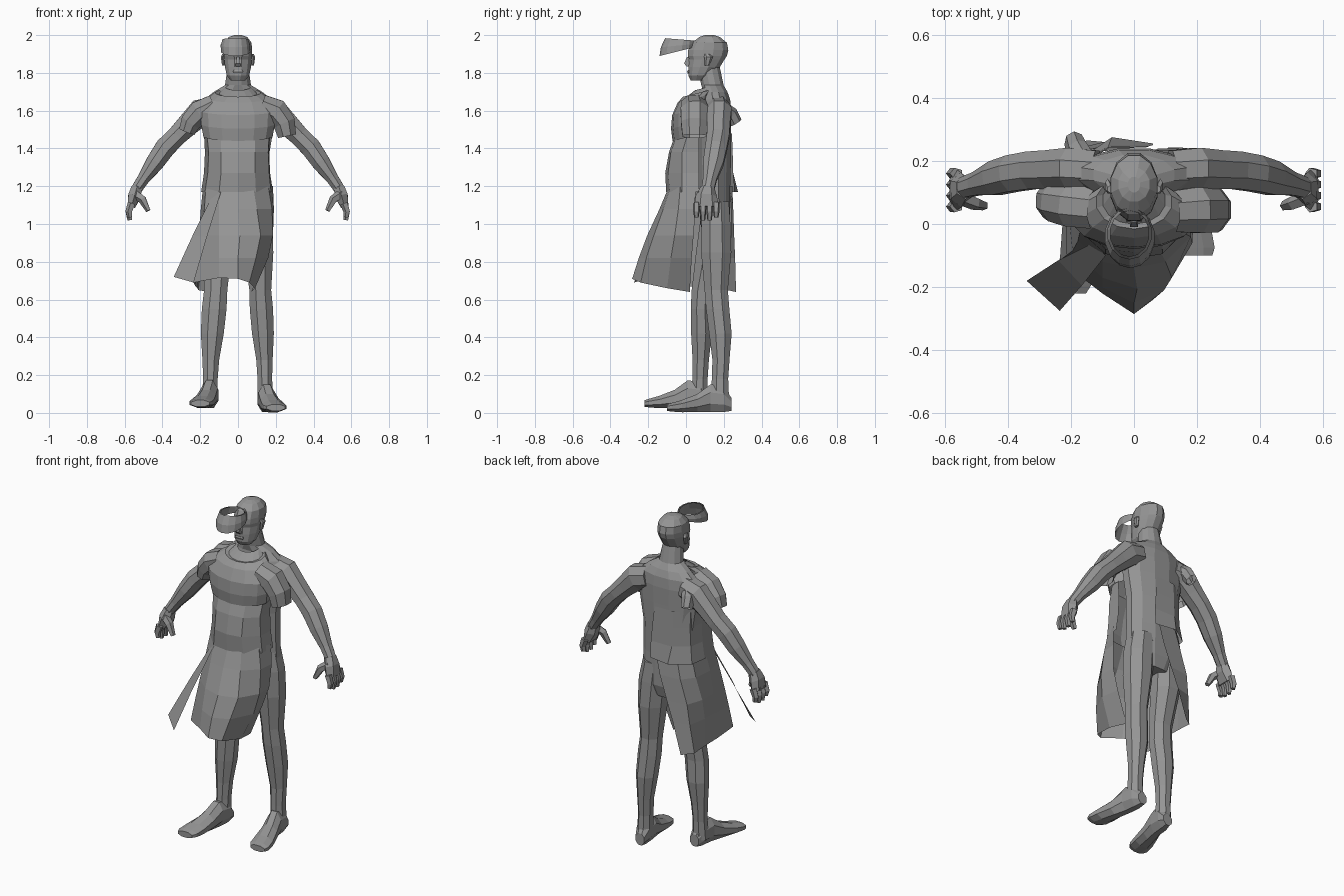
import bpy, bmesh, math
from mathutils import Vector

cloth_grey = bpy.data.materials.new("plain_grey")
cloth_grey.diffuse_color = (0.3, 0.3, 0.3, 1)
X, Y, Z = Vector((1, 0, 0)), Vector((0, 1, 0)), Vector((0, 0, 1))


def loft(name, rings, closed=True, caps=True):
    """Skin a list of equal-length point rings."""
    bm = bmesh.new()
    vs = [[bm.verts.new(p) for p in r] for r in rings]
    n = len(rings[0])
    for a, b in zip(vs, vs[1:]):
        for i in range(n if closed else n - 1):
            j = (i + 1) % n
            bm.faces.new((a[i], a[j], b[j], b[i]))
    if caps and closed:
        bm.faces.new(vs[0])
        bm.faces.new(vs[-1])
    bmesh.ops.recalc_face_normals(bm, faces=bm.faces)
    me = bpy.data.meshes.new(name)
    bm.to_mesh(me)
    bm.free()
    me.materials.append(cloth_grey)
    ob = bpy.data.objects.new(name, me)
    bpy.context.collection.objects.link(ob)
    return ob


def tube(name, secs, n=8, up=Y, fixed=None, caps=True, tilt=0.0):
    """Loft ellipses (x, y, z, r1, r2) along their centres; tilt may be one slope per ring."""
    cs = [Vector(s[:3]) for s in secs]
    tilts = tilt if isinstance(tilt, tuple) else (tilt,) * len(secs)
    rings = []
    k = 1 / math.cos(math.pi / n) ** 0.5
    for i, s in enumerate(secs):
        t = fixed or (cs[min(i + 1, len(cs) - 1)] - cs[max(i - 1, 0)]).normalized()
        side = t.cross(up).normalized()
        nor = side.cross(t)
        ring = []
        for j in range(n):
            a = 2 * math.pi * (j + 0.5) / n
            d = side * (s[3] * k * math.cos(a)) + nor * (s[4] * k * math.sin(a))
            ring.append(cs[i] + d + Z * (tilts[i] * d.y))
        rings.append(ring)
    return loft(name, rings, caps=caps)


def flip(secs, s):
    return [(p[0] * s,) + tuple(p[1:]) for p in secs]


# torso and neck
tube("torso", [(0, .155, .93, .12, .06), (0, .155, 1.0, .172, .08), (0, .15, 1.18, .165, .085),
               (0, .15, 1.35, .165, .09), (0, .15, 1.5, .19, .09), (0, .155, 1.6, .20, .085),
               (0, .16, 1.66, .18, .075), (0, .155, 1.70, .13, .065), (0, .14, 1.735, .07, .06),
               (0, .12, 1.83, .056, .06)], n=12, fixed=Z)

# head from (z, front, back, half width)
head = [(1.76, .025, .1, .04), (1.785, .012, .14, .06), (1.83, .012, .18, .07), (1.87, .016, .205, .074),
        (1.89, .008, .218, .076), (1.92, .01, .226, .076), (1.96, .03, .218, .073), (1.99, .07, .18, .05),
        (2.0, .1, .15, .02)]
tube("head", [(0, (f + b) / 2, z, w, (b - f) / 2) for z, f, b, w in head], n=12, fixed=Z)
tube("nose", [(0, .012, 1.885, .008, .008), (0, .002, 1.85, .014, .014), (0, .012, 1.835, .016, .012)], n=4, fixed=Z)
tube("lips", [(0, .014, 1.814, .026, .004), (0, .012, 1.806, .028, .006), (0, .014, 1.796, .022, .004)], n=6, fixed=Z)

# sleeves: the left one hangs free, the right one sits closer to the arm
sleeves = {"left": [(.12, .04, 1.63, .06, .068), (.20, .045, 1.595, .072, .076),
                    (.245, .045, 1.535, .062, .074), (.26, .045, 1.465, .05, .066)],
           "right": [(.12, .05, 1.63, .06, .068), (.20, .06, 1.59, .068, .07),
                     (.25, .07, 1.54, .056, .064), (.27, .075, 1.49, .045, .056)]}

for s, lab in ((1, "left"), (-1, "right")):
    tube(lab + "_ear", flip([(.074, .11, 1.90, .010, .012), (.083, .12, 1.885, .009, .022),
                             (.077, .112, 1.84, .008, .012)], s), n=6, fixed=Z)
    # arm
    tube(lab + "_arm", flip([(.12, .17, 1.61, .07, .065), (.20, .176, 1.59, .075, .068), (.265, .172, 1.525, .062, .064),
                             (.325, .17, 1.465, .054, .062), (.385, .16, 1.405, .056, .06),
                             (.44, .145, 1.325, .05, .056), (.50, .127, 1.24, .034, .038),
                             (.54, .115, 1.18, .03, .034)], s))
    # hand with four fingers and a thumb
    tube(lab + "_palm", flip([(.535, .115, 1.195, .03, .034), (.548, .108, 1.15, .036, .052),
                              (.565, .108, 1.09, .022, .062)], s), n=6)
    for i in range(4):
        y = .055 + .035 * i
        tip = 1.035 if i in (0, 3) else 1.02
        tube(f"{lab}_finger_{i}", flip([(.562, y, 1.11, .02, .017), (.577, y, 1.065, .017, .016),
                                        (.572, y, tip, .012, .011)], s), n=5)
    tube(lab + "_thumb", flip([(.55, .085, 1.16, .024, .022), (.505, .066, 1.13, .021, .02),
                               (.474, .058, 1.07, .012, .014)], s), n=5)
    tube(lab + "_sleeve", flip(sleeves[lab], s), caps=False)

# legs, the right one stepping forward
tube("left_leg", [(.085, .155, 1.12, .075, .075), (.10, .158, 1.0, .085, .08), (.11, .16, .85, .08, .083),
                  (.118, .16, .65, .06, .064), (.124, .168, .55, .064, .064), (.132, .182, .42, .06, .062),
                  (.14, .185, .28, .045, .047), (.142, .18, .18, .04, .045), (.145, .18, .07, .044, .05)], fixed=Z)
tube("right_leg", [(-.085, .155, 1.12, .075, .075), (-.10, .15, 1.0, .085, .08), (-.11, .13, .85, .08, .08),
                   (-.118, .085, .65, .064, .057), (-.126, .078, .55, .068, .055), (-.136, .082, .42, .063, .057),
                   (-.144, .078, .28, .046, .045), (-.146, .074, .18, .04, .042),
                   (-.15, .07, .07, .044, .046)], fixed=Z)
# bare feet, heel to toe
foot = [(.14, .24, .045, .03, .036), (.145, .20, .072, .044, .07), (.152, .13, .078, .046, .076),
        (.168, .06, .052, .052, .05), (.186, -.02, .036, .062, .034), (.196, -.075, .03, .062, .024),
        (.20, -.1, .028, .05, .018)]
tube("left_foot", foot, up=Z, fixed=-Y)
tube("right_foot", [(-x, y - .12, z + .022, a, b) for x, y, z, a, b in foot], up=Z, fixed=-Y)

# upper shirt with sloping neckline, closing around the neck
tube("shirt_chest", [(0, .03, 1.465, .185, .10), (0, .022, 1.53, .197, .1), (0, .02, 1.60, .20, .092),
                     (0, .045, 1.665, .165, .088), (0, .07, 1.695, .12, .085), (0, .075, 1.69, .10, .075),
                     (0, .115, 1.725, .068, .066)], n=14, fixed=Z, caps=False, tilt=.25)
# loose back sleeve flap
tube("back_sleeve_flap", [(-.15, .19, 1.61, .04, .035), (-.18, .235, 1.58, .04, .035),
                          (-.19, .262, 1.535, .035, .03)], n=7, up=X, caps=False)


def sheet(name, rows):
    loft(name, rows, closed=False, caps=False)


def level(z, pts):
    return [(x, y, z) for x, y in pts]


# lower shirt, open along the left side
sheet("shirt_belly", [
    level(1.48, [(.17, .07), (.165, .01), (.09, -.045), (0, -.055), (-.09, -.045), (-.165, 0), (-.18, .1),
                 (-.165, .19), (-.08, .24), (.04, .243)]),
    level(1.38, [(.165, .07), (.16, -.02), (.09, -.08), (0, -.09), (-.09, -.08), (-.155, -.02), (-.175, .1),
                 (-.16, .19), (-.08, .245), (.05, .247)]),
    level(1.27, [(.17, .07), (.165, -.02), (.09, -.095), (0, -.11), (-.09, -.095), (-.16, -.02), (-.18, .1),
                 (-.165, .19), (-.08, .25), (.06, .25)]),
    level(1.17, [(.185, .07), (.175, -.02), (.095, -.085), (0, -.105), (-.1, -.09), (-.175, -.02), (-.195, .1),
                 (-.18, .2), (-.07, .275), (.06, .255)])])

# wrapped skirt, open along the left side, flared forward and to the right
sheet("skirt", [
    level(1.20, [(.185, .05), (.16, -.03), (.08, -.08), (0, -.09), (-.1, -.08), (-.17, -.02), (-.185, .08),
                 (-.165, .18), (-.1, .23), (.03, .245)]),
    level(1.08, [(.19, .05), (.18, -.04), (.1, -.12), (0, -.14), (-.1, -.12), (-.178, -.055), (-.197, .05),
                 (-.185, .17), (-.13, .24), (.0, .25)]),
    level(.94, [(.18, .04), (.185, -.06), (.12, -.17), (.01, -.205), (-.1, -.17), (-.195, -.085), (-.207, .03),
                (-.207, .14), (-.175, .24), (-.05, .255)]),
    level(.82, [(.14, .03), (.16, -.08), (.095, -.21), (0, -.25), (-.1, -.2), (-.215, -.10), (-.215, .02),
                (-.21, .12), (-.19, .235), (-.095, .26)]),
    [(.07, .02, .64), (.09, -.1, .66), (.06, -.24, .69), (0, -.285, .71), (-.1, -.22, .715), (-.235, -.115, .69),
     (-.225, .02, .67), (-.215, .12, .66), (-.21, .22, .65), (-.15, .265, .64)]])

# loose end of the sash
sheet("sash", [[(-.13, -.06, 1.16), (-.09, -.10, 1.17)], [(-.24, -.115, .94), (-.165, -.195, .93)],
               [(-.34, -.18, .72), (-.235, -.275, .69)]])

# headband loop floating before the brow, deeper at the front
for name, inset in (("headband", 0), ("headband_lining", .008)):
    tube(name, [(-.012, -.045, 1.913, .078, .094), (-.014, -.04, 1.945, .079 - inset, .092 - inset),
                (-.014, -.03, 1.977, .069 - inset, .08 - inset)],
         n=14, fixed=Z, caps=False, tilt=(.25, .1, -.08))
